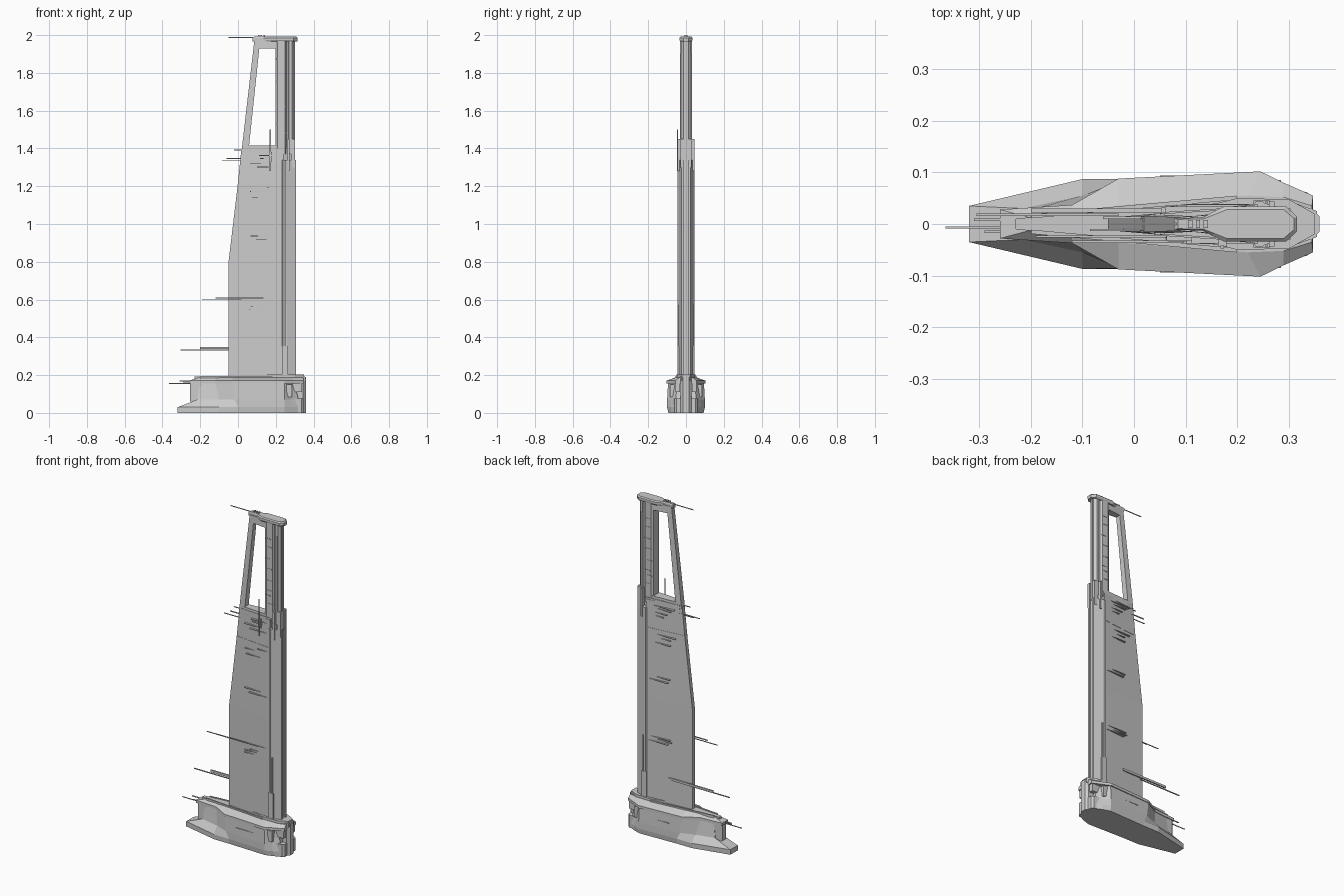
import bpy, bmesh, random
from mathutils import Vector

random.seed(4)


def finish(name, bm):
    bmesh.ops.remove_doubles(bm, verts=bm.verts, dist=1e-5)
    bmesh.ops.recalc_face_normals(bm, faces=bm.faces)
    me = bpy.data.meshes.new(name)
    bm.to_mesh(me)
    bm.free()
    ob = bpy.data.objects.new(name, me)
    bpy.context.collection.objects.link(ob)
    return ob


def loft(name, rings):
    """rings: list of (z, [(x, half_width), ...]); each outline is mirrored in y."""
    bm = bmesh.new()
    loops = []
    for z, half in rings:
        pts = [(x, -w, z) for x, w in half] + [(x, w, z) for x, w in reversed(half)]
        loops.append([bm.verts.new(p) for p in pts])
    n = len(loops[0])
    for a, b in zip(loops, loops[1:]):
        for i in range(n):
            j = (i + 1) % n
            bm.faces.new((a[i], a[j], b[j], b[i]))
    bm.faces.new(loops[0])
    bm.faces.new(loops[-1])
    return finish(name, bm)


def box(name, x0, x1, y0, y1, z0, z1):
    bm = bmesh.new()
    bmesh.ops.create_cube(bm, size=1)
    for v in bm.verts:
        v.co = Vector(((x0, x1)[v.co.x > 0], (y0, y1)[v.co.y > 0], (z0, z1)[v.co.z > 0]))
    return finish(name, bm)


def pair(name, x0, x1, y0, y1, z0, z1):
    for s, side in ((-1, "front"), (1, "back")):
        box(f"{name}_{side}", x0, x1, min(s * y0, s * y1), max(s * y0, s * y1), z0, z1)


def prism(name, half, z0, z1):
    return loft(name, [(z0, half), (z1, half)])


# Lower hull
foot = [(-.32, .035), (-.1, .085), (0, .085), (.245, .093), (.29, .078), (.335, .055)]
loft("hull", [
    (0, foot),
    (.03, [(-.32, .035), (-.1, .087), (0, .087), (.245, .1), (.29, .08), (.335, .055)]),
    (.07, [(-.215, .03), (-.1, .055), (-.02, .086), (.245, .1), (.28, .078), (.32, .055)]),
    (.157, [(-.205, .026), (-.12, .034), (-.03, .085), (.245, .095), (.27, .07), (.3, .045)])])
prism("stem_post", [(-.255, .018), (-.245, .025), (-.19, .028)], .06, .16)
prism("tail_keel", [(.28, .03), (.345, .03), (.36, .015)], 0, .19)
prism("tail_block", [(.27, .07), (.335, .062), (.347, .05)], 0, .075)
pair("tail_fairing", .275, .34, .032, .055, .11, .16)

# Deck
rim = [(-.26, .028), (-.12, .037), (-.03, .088), (.245, .102), (.29, .08), (.347, .055)]
top = [(-.2, .012), (-.12, .024), (-.03, .036), (.22, .055), (.29, .052), (.345, .035)]
loft("deck", [(.155, rim), (.171, rim), (.188, top)])
prism("deck_plinth", [(-.23, .01), (-.1, .024), (.12, .038), (.3, .045), (.355, .025)], .17, .192)
prism("mast_step", [(.12, .03), (.2, .05), (.3, .048), (.35, .02)], .185, .203)
for s in (-1, 1):
    o = box("deck_rail", -.2, .2, -.004, .004, .18, .196)
    o.rotation_euler.z = s * .09
    o.location.y = s * .033


# Sail panel
def edge(z):
    keys = [(.19, -.05), (.8, -.05), (1.22, 0), (1.4, .018)]
    for (a, xa), (b, xb) in zip(keys, keys[1:]):
        if z <= b:
            return xa + (xb - xa) * (z - a) / (b - a)
    return .018


def skin(x, z):
    e = edge(z)
    return .012 + .026 * (x - e) / (.24 - e)


loft("sail_panel", [(z, [(edge(z), .012), (.24, .038)]) for z in (.19, .8, 1.22, 1.39)])

# Lower mast with side cheeks and rear channel
prism("mast_core", [(.225, .03), (.29, .012), (.297, .012)], .19, 1.4)
for s, side in ((-1, "front"), (1, "back")):
    bm = bmesh.new()
    sec = [(.23, .034), (.237, .045), (.248, .045), (.252, .041), (.306, .024), (.306, .011), (.28, .011)]
    f = bm.faces.new([bm.verts.new((x, s * y, .19)) for x, y in sec])
    r = bmesh.ops.extrude_face_region(bm, geom=[f])
    for v in r["geom"]:
        if isinstance(v, bmesh.types.BMVert):
            v.co.z = 1.34
    finish(f"mast_cheek_{side}", bm)
pair("mast_foot_plate", .232, .264, .03, .046, .2, .355)
pair("mast_rod", .254, .26, .036, .044, .35, .57)
pair("mast_collar", .262, .272, .02, .044, 1.28, 1.45)
pair("mast_shoulder", .28, .303, .012, .03, 1.3, 1.45)

# Open upper frame
outer = [(.018, 1.38, .016), (.25, 1.38, .028), (.25, 1.975, .026), (.087, 1.975, .013)]
inner = [(.058, 1.41, .018), (.198, 1.41, .027), (.198, 1.93, .025), (.113, 1.93, .015)]
bm = bmesh.new()
V = {(k, s): [bm.verts.new((x, s * y, z)) for x, z, y in loop]
     for k, loop in (("o", outer), ("i", inner)) for s in (-1, 1)}
for i in range(4):
    j = (i + 1) % 4
    for s in (-1, 1):
        bm.faces.new((V["o", s][i], V["o", s][j], V["i", s][j], V["i", s][i]))
    for k in "oi":
        bm.faces.new((V[k, -1][i], V[k, -1][j], V[k, 1][j], V[k, 1][i]))
finish("window_frame", bm)
prism("frame_sill", [(.03, .018), (.07, .024), (.23, .034), (.245, .034)], 1.375, 1.4)
prism("sill_step", [(.05, .02), (.22, .03)], 1.395, 1.415)

# Upper mast
prism("upper_mast", [(.2, .024), (.21, .031), (.25, .031), (.256, .02), (.266, .02),
                     (.27, .027), (.285, .027), (.297, .014)], 1.37, 1.975)
pair("upper_mast_rib", .272, .282, .025, .031, 1.45, 1.9)
box("upper_mast_spine", .29, .302, -.008, .008, 1.34, 1.975)

# Top cap
cap = [(.078, .011), (.135, .013), (.15, .022), (.175, .034), (.295, .034), (.316, .014)]
loft("top_cap", [(1.966, [(x, w * .85) for x, w in cap]), (1.974, cap), (1.986, cap),
                 (1.992, [(.085, .009), (.135, .01), (.155, .018), (.18, .028), (.29, .028), (.31, .011)])])
for x in (.105, .12, .135):
    box("cap_stud", x, x + .008, -.008, .008, 1.985, 2.0)

# Aerials: x0, x1, y, z, thickness
for x0, x1, y, z, t in [
        (-.365, -.2, -.007, .156, .004), (-.31, -.15, .008, .17, .005),
        (-.29, -.2, -.015, .163, .004), (-.305, -.03, .018, .333, .005),
        (-.19, .23, -.024, .602, .004), (-.12, .24, -.034, .608, .005),
        (-.085, .05, -.012, 1.338, .004), (-.06, .06, .012, 1.347, .005),
        (-.02, .05, -.01, 1.392, .004), (-.05, .1, 0, 1.988, .004)]:
    box("aerial", x0, x1, y - t / 2, y + t / 2, z - t / 2, z + t / 2)
box("side_fin_plate", -.2, .1, .022, .03, .337, .35)
box("vertical_aerial", .168, .174, -.047, -.042, 1.28, 1.5)
box("vertical_aerial_mount", .163, .179, -.044, -.03, 1.33, 1.38)
box("outer_whisker", .168, .172, -.045, -.028, 1.34, 1.345)

# Thin surface strips on both sail faces
for s in (-1, 1):
    for z in (.545, .56, .572, .915, .935, 1.14, 1.17, 1.19, 1.3, 1.32, 1.345, 1.36):
        length = random.uniform(.05, .13)
        x = random.uniform(.05, .23 - length)
        y0, y1 = skin(x, z) - .002, skin(x + length, z) + .002
        box("surface_strip", x, x + length, min(s * y0, s * y1), max(s * y0, s * y1), z, z + .004)
    for z in (1.48, 1.53, 1.56, 1.62, 1.69, 1.75, 1.82, 1.87):
        x = random.uniform(.2, .225)
        y = s * .031
        box("mast_strip", x, x + .035, y - .002, y + .002, z, z + .005)
# Panel seam
e = edge(1.22)
for s in (-1, 1):
    o = loft("panel_seam", [(z, [(e, .0135), (.235, .039)]) for z in (1.219, 1.223)]) if s > 0 else None
# Hull side strips
pair("hull_strip", .05, .2, .085, .094, .108, .113)
pair("hull_intake", .255, .285, .06, .085, .085, .15)
